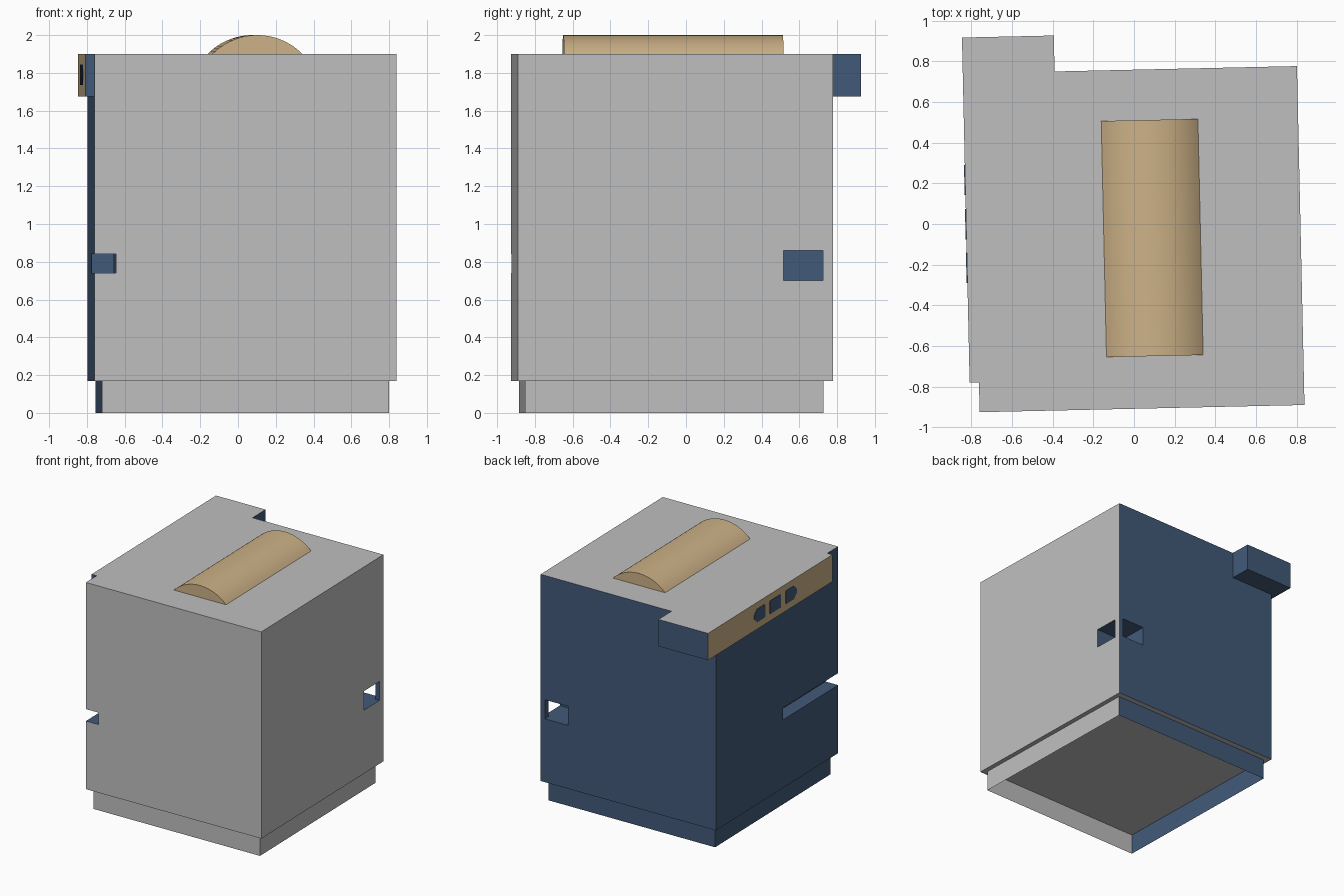
import bpy, bmesh, math

if "Cube" in bpy.data.objects:
    bpy.data.objects.remove(bpy.data.objects["Cube"])

TURN = 0.0222                       # whole model is turned slightly about z
X0, X1, Y0, Y1 = -0.78, 0.819, -0.909, 0.759
Z0, Z1 = 0.17, 1.90


def material(name, rgb):
    m = bpy.data.materials.new(name)
    m.diffuse_color = (*rgb, 1)
    m.use_nodes = True
    m.node_tree.nodes["Principled BSDF"].inputs["Base Color"].default_value = m.diffuse_color
    return m


GREY = material("light_grey", (0.52, 0.52, 0.52))
BLUE = material("slate_blue", (0.055, 0.102, 0.19))
TAN = material("tan", (0.61, 0.445, 0.242))


def prism(name, pts, lo, hi, place, mats):
    """Extrude a 2D profile from lo to hi; place maps (u, v, w) to x, y, z."""
    bm = bmesh.new()
    a = [bm.verts.new(place(u, v, lo)) for u, v in pts]
    b = [bm.verts.new(place(u, v, hi)) for u, v in pts]
    bm.faces.new(a)
    bm.faces.new(b)
    for i in range(len(pts)):
        j = (i + 1) % len(pts)
        bm.faces.new((a[i], a[j], b[j], b[i]))
    bmesh.ops.recalc_face_normals(bm, faces=bm.faces)
    me = bpy.data.meshes.new(name)
    bm.to_mesh(me)
    bm.free()
    for m in mats:
        me.materials.append(m)
    ob = bpy.data.objects.new(name, me)
    ob.rotation_euler.z = TURN
    bpy.context.collection.objects.link(ob)
    return ob


def upright(u, v, w):
    return (u, v, w)


def rect(x0, x1, y0, y1):
    return [(x0, y0), (x1, y0), (x1, y1), (x0, y1)]


# Main body with a corner loop hole and a side slot cut out
body = prism("body", rect(X0, X1, Y0, Y1), Z0, Z1, upright, [GREY, BLUE])
corner_profile = [(0.57, 0.497), (0.95, 0.497), (0.95, 0.707),
                  (0.78, 0.707), (0.78, 0.95), (0.57, 0.95)]
cutters = [
    prism("corner_cutter", corner_profile, 0.70, 0.86, upright, [GREY]),
    prism("slot_cutter", rect(-0.95, -0.665, -1.05, -0.16), 0.74, 0.84, upright, [GREY]),
]
bpy.context.view_layer.objects.active = body
for c in cutters:
    c.hide_render = True
    mod = body.modifiers.new(c.name, 'BOOLEAN')
    mod.operation = 'DIFFERENCE'
    mod.solver = 'EXACT'
    mod.object = c
    bpy.ops.object.modifier_apply(modifier=mod.name)
for c in cutters:
    bpy.data.objects.remove(c)

# Left and back sides and all cut surfaces are blue, the rest grey
E = 0.002
for f in body.data.polygons:
    c, n = f.center, f.normal
    inside = (X0 + E < c.x < X1 - E and Y0 + E < c.y < Y1 - E
              and Z0 + E < c.z < Z1 - E)
    f.material_index = int(inside or n.x < -0.5 or n.y > 0.5)

# Base skirt: four thin walls, open below
base = prism("base_skirt", rect(-0.74, 0.781, -0.869, 0.711), 0.0, Z0, upright, [GREY, BLUE])
bm = bmesh.new()
bm.from_mesh(base.data)
bmesh.ops.delete(bm, geom=[f for f in bm.faces if abs(f.normal.z) > 0.5], context='FACES_ONLY')
bm.to_mesh(base.data)
bm.free()
for f in base.data.polygons:
    f.material_index = int(f.normal.x < -0.5 or f.normal.y > 0.5)

# Control panel along the upper left edge, wrapping to the back
XL = -0.826
panel_profile = [(XL, -0.763), (X0, -0.763), (X0, Y1),
                 (-0.374, Y1), (-0.374, 0.936), (XL, 0.936)]
panel = prism("control_panel", panel_profile, 1.675, Z1, upright, [BLUE, GREY, TAN])
for f in panel.data.polygons:
    if f.normal.z > 0.5:
        f.material_index = 1
    elif f.normal.x < -0.5:
        f.material_index = 2

# Three buttons on the panel; the outer two have cut corners outward
for i, y in enumerate((0.235, 0.018, -0.198)):
    cb = 0.04 if i == 0 else 0.006      # cut on the back side
    cf = 0.04 if i == 2 else 0.006      # cut on the front side
    w, lo, hi = 0.075, 1.735, 1.845
    pts = [(y - w + cf, lo), (y + w - cb, lo), (y + w, lo + cb), (y + w, hi - cb),
           (y + w - cb, hi), (y - w + cf, hi), (y - w, hi - cf), (y - w, lo + cf)]
    prism(f"button_{i + 1}", pts, XL - 0.004, XL, lambda u, v, t: (t, u, v), [BLUE])

# Rounded handle on top
half, rise = 0.238, 0.10
R = (half ** 2 + rise ** 2) / (2 * rise)
span = math.asin(half / R)
arc = []
for k in range(25):
    t = -span + 2 * span * k / 24
    arc.append((0.088 + R * math.sin(t), 2.0 - R + R * math.cos(t)))
handle = prism("top_handle", arc, -0.652, 0.510, lambda u, v, t: (u, t, v), [TAN])
bpy.ops.object.select_all(action='DESELECT')
handle.select_set(True)
bpy.context.view_layer.objects.active = handle
bpy.ops.object.shade_smooth_by_angle(angle=math.radians(30))
